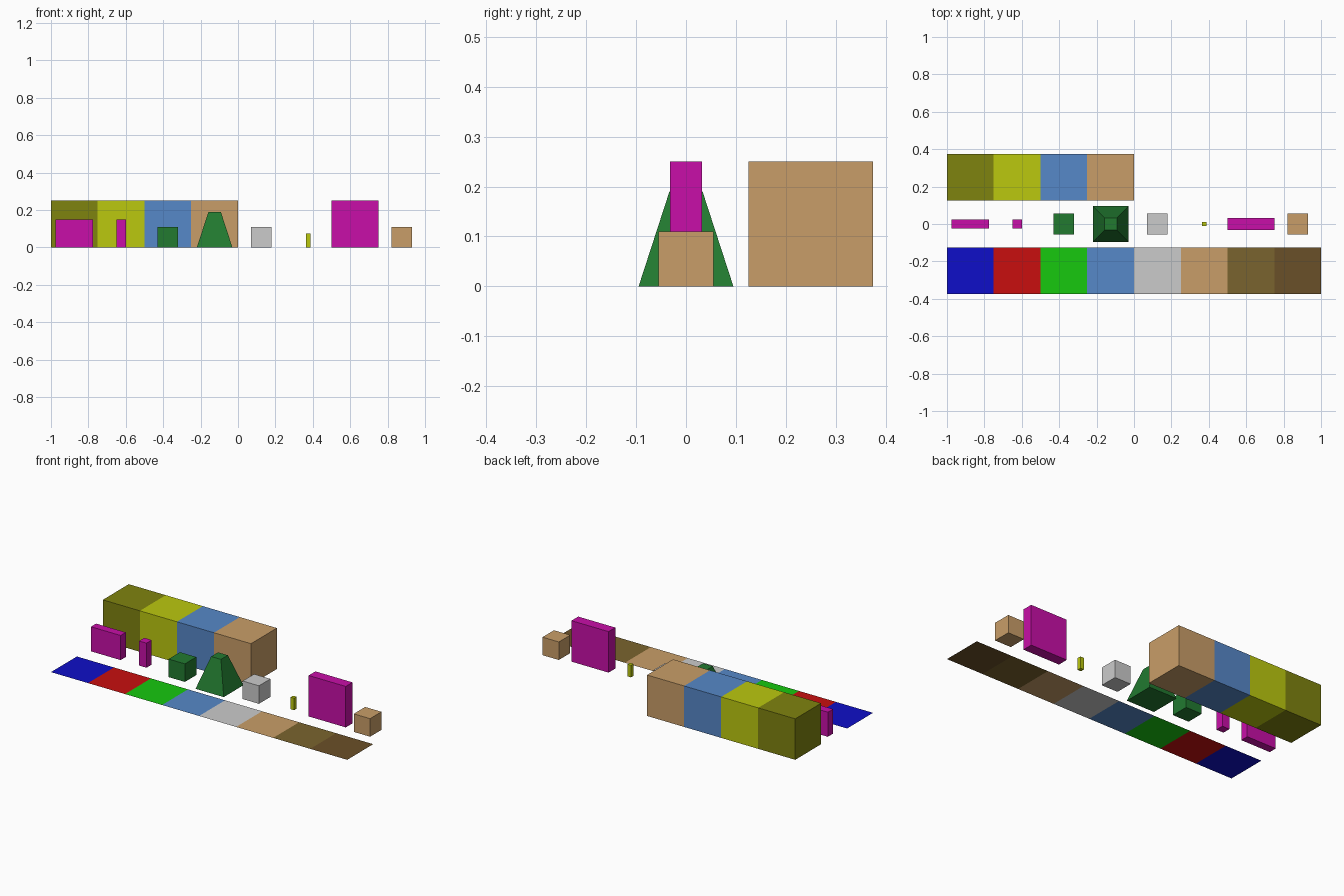
import bpy
import bmesh

if "Cube" in bpy.data.objects:
    bpy.data.objects.remove(bpy.data.objects["Cube"])

PALETTE = {
    "olive": "7F830F", "lime": "BBC80F", "sky": "5688C8", "tan": "C99E68",
    "blue": "0F0FC8", "red": "C80F0F", "green": "17C80F", "brown": "7A642E",
    "dark_brown": "6A5028", "magenta": "C80FA8", "forest": "227A30",
}


def linear(c):
    return c / 12.92 if c <= 0.04045 else ((c + 0.055) / 1.055) ** 2.4


def material(name):
    mat = bpy.data.materials.get(name)
    if mat is None:
        mat = bpy.data.materials.new(name)
        rgb = [linear(int(PALETTE[name][i:i + 2], 16) / 255) for i in (0, 2, 4)]
        mat.diffuse_color = (*rgb, 1)
        mat.use_nodes = True
        mat.node_tree.nodes["Principled BSDF"].inputs["Base Color"].default_value = mat.diffuse_color
    return mat


def block(name, centre, size, colour=None, taper=1.0):
    """Box standing on z = 0; taper scales its top, zero height gives a flat tile."""
    x, y = centre
    sx, sy, sz = size
    bm = bmesh.new()
    if sz == 0:
        bmesh.ops.create_grid(bm, x_segments=1, y_segments=1, size=0.5)
    else:
        bmesh.ops.create_cube(bm, size=1)
    for v in bm.verts:
        k = taper if v.co.z > 0 else 1
        v.co = (v.co.x * sx * k, v.co.y * sy * k, (v.co.z + 0.5) * sz)
    mesh = bpy.data.meshes.new(name)
    bm.to_mesh(mesh)
    bm.free()
    obj = bpy.data.objects.new(name, mesh)
    obj.location = (x, y, 0)
    bpy.context.collection.objects.link(obj)
    if colour:
        mesh.materials.append(material(colour))
    return obj


CELL = 0.25


def column(i):
    return -1 + CELL * (i + 0.5)


# Front row of flat floor tiles
for i, c in enumerate(["blue", "red", "green", "sky", None, "tan", "brown", "dark_brown"]):
    block(f"floor_tile_{i + 1}", (column(i), -0.25), (CELL, CELL, 0), c)

# Back row of full cubes
for i, c in enumerate(["olive", "lime", "sky", "tan"]):
    block(f"large_cube_{i + 1}", (column(i), 0.25), (CELL, CELL, CELL), c)

# Middle row of small props, one per column
props = [
    ("low_wall", (0.2, 0.05, 0.15), "magenta", 1),
    ("post", (0.05, 0.05, 0.15), "magenta", 1),
    ("bush", (0.11, 0.11, 0.11), "forest", 1),
    ("tree", (0.19, 0.19, 0.19), "forest", 0.35),
    ("stone_block", (0.11, 0.11, 0.11), None, 1),
    ("small_peg", (0.024, 0.024, 0.073), "lime", 1),
    ("tall_wall", (0.25, 0.065, 0.25), "magenta", 1),
    ("crate", (0.11, 0.11, 0.11), "tan", 1),
]
for i, (name, size, colour, taper) in enumerate(props):
    block(name, (column(i), 0), size, colour, taper)
